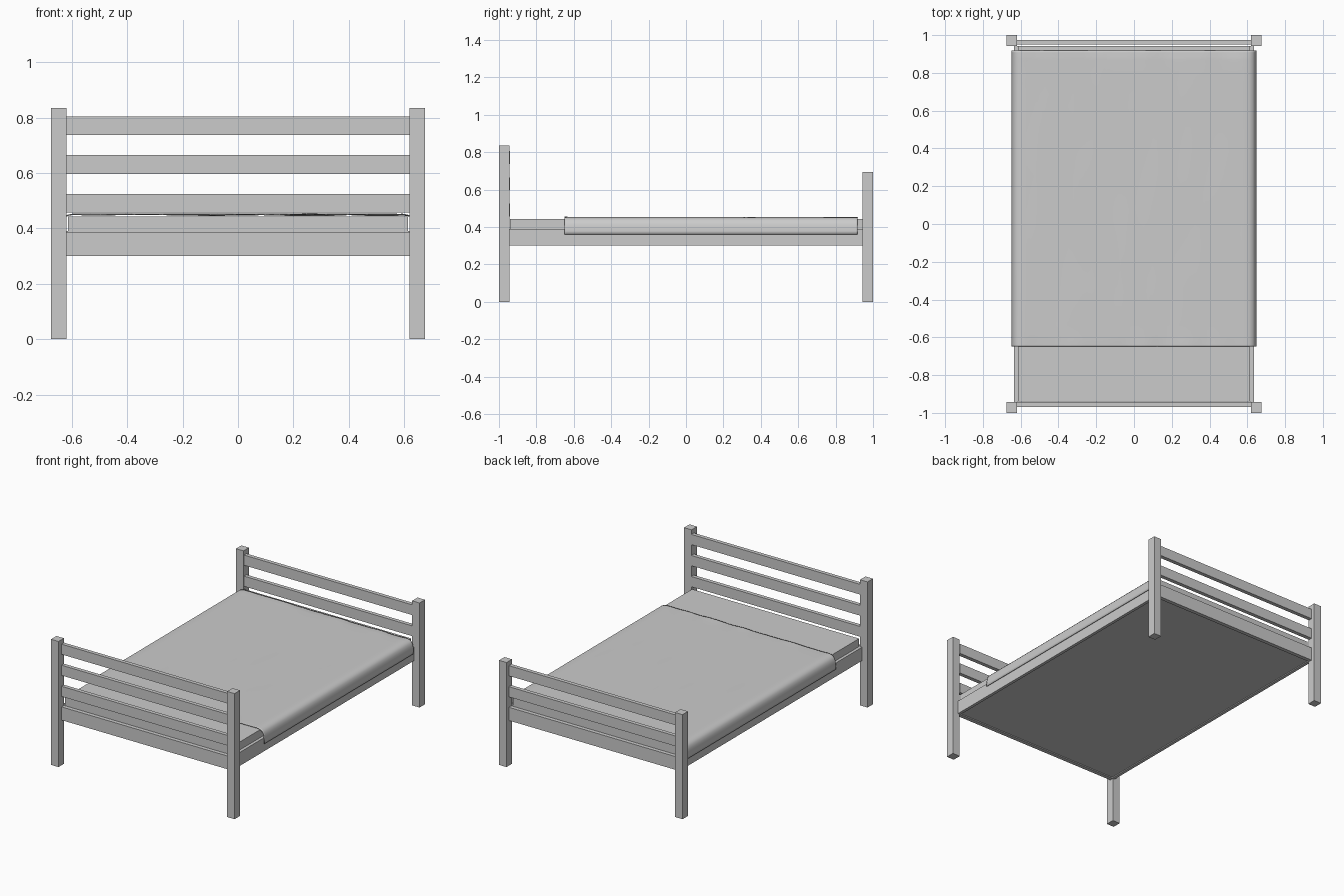
import bpy, bmesh, math
from mathutils import noise, Vector

if "Cube" in bpy.data.objects:
    bpy.data.objects.remove(bpy.data.objects["Cube"])


def box(name, x0, x1, y0, y1, z0, z1):
    bm = bmesh.new()
    bmesh.ops.create_cube(bm, size=1)
    for v in bm.verts:
        v.co = ((x0 + x1) / 2 + v.co.x * (x1 - x0),
                (y0 + y1) / 2 + v.co.y * (y1 - y0),
                (z0 + z1) / 2 + v.co.z * (z1 - z0))
    me = bpy.data.meshes.new(name)
    bm.to_mesh(me)
    bm.free()
    ob = bpy.data.objects.new(name, me)
    bpy.context.collection.objects.link(ob)
    return ob


# Head end (front, three slats) and foot end (back, two slats)
for end, s, height, slats in (("head", -1, 0.835, 3), ("foot", 1, 0.695, 2)):
    for side, m in (("left", -1), ("right", 1)):
        xs = sorted((m * 0.62, m * 0.675))
        ys = sorted((s * 0.943, s * 1.0))
        box(f"{end}_post_{side}", *xs, *ys, 0, height)
    ya, yb = sorted((s * 0.942, s * 0.968))
    if s > 0:
        ya, yb = 0.949, 0.975
    for i in range(slats):
        z = 0.457 + 0.14 * i
        box(f"{end}_slat_{i + 1}", -0.62, 0.62, ya, yb, z, z + 0.068)
    box(f"{end}_base_rail", -0.62, 0.62, ya, yb, 0.30, 0.388)

# Side rails
for side, m in (("left", -1), ("right", 1)):
    xs = sorted((m * 0.614, m * 0.634))
    box(f"side_rail_{side}", *xs, -0.943, 0.943, 0.30, 0.39)

# Mattress filling the frame down to the recessed underside
box("mattress", -0.614, 0.614, -0.941, 0.943, 0.306, 0.443)

# Draped blanket: half cross-section swept lengthwise, with wrinkled ends
half = [(0.645, 0.360), (0.645, 0.378), (0.644, 0.398), (0.641, 0.415),
        (0.635, 0.430), (0.626, 0.440), (0.612, 0.446), (0.595, 0.449)]
flat = [(0.595 - 1.19 * i / 48, 0.449) for i in range(1, 48)]
profile = half + flat + [(-x, z) for x, z in reversed(half)]
Y0, Y1 = -0.649, 0.918
rows = [Y0 + 0.01 * i for i in range(6)]
rows += [Y0 + 0.05 + (Y1 - Y0 - 0.1) * i / 24 for i in range(1, 24)]
rows += [Y1 - 0.01 * i for i in reversed(range(6))]
bm = bmesh.new()
grid = []
for y in rows:
    near_end = max(0, 1 - min(y - Y0, Y1 - y) / 0.05)
    line = []
    for x, z in profile:
        n = noise.noise(Vector((x * 9, y * 3, 1.7)))
        top = 1 if z > 0.44 else 0
        dz = top * (near_end * 0.004 * n + 0.0008 * n)
        # the foot end is softly turned down
        dz -= top * 0.002 * max(0, 1 - (Y1 - y) / 0.04)
        line.append(bm.verts.new((x, y, z + dz)))
    grid.append(line)
for a, b in zip(grid, grid[1:]):
    for i in range(len(profile) - 1):
        bm.faces.new((a[i], b[i], b[i + 1], a[i + 1]))
bmesh.ops.recalc_face_normals(bm, faces=bm.faces)
bm.normal_update()
if sum(f.normal.z for f in bm.faces) < 0:
    bmesh.ops.reverse_faces(bm, faces=bm.faces)
me = bpy.data.meshes.new("blanket")
bm.to_mesh(me)
bm.free()
blanket = bpy.data.objects.new("blanket", me)
bpy.context.collection.objects.link(blanket)
thick = blanket.modifiers.new("thickness", "SOLIDIFY")
thick.thickness = 0.004
thick.offset = 1
bpy.context.view_layer.objects.active = blanket
blanket.select_set(True)
bpy.ops.object.shade_smooth_by_angle(angle=math.radians(40))
